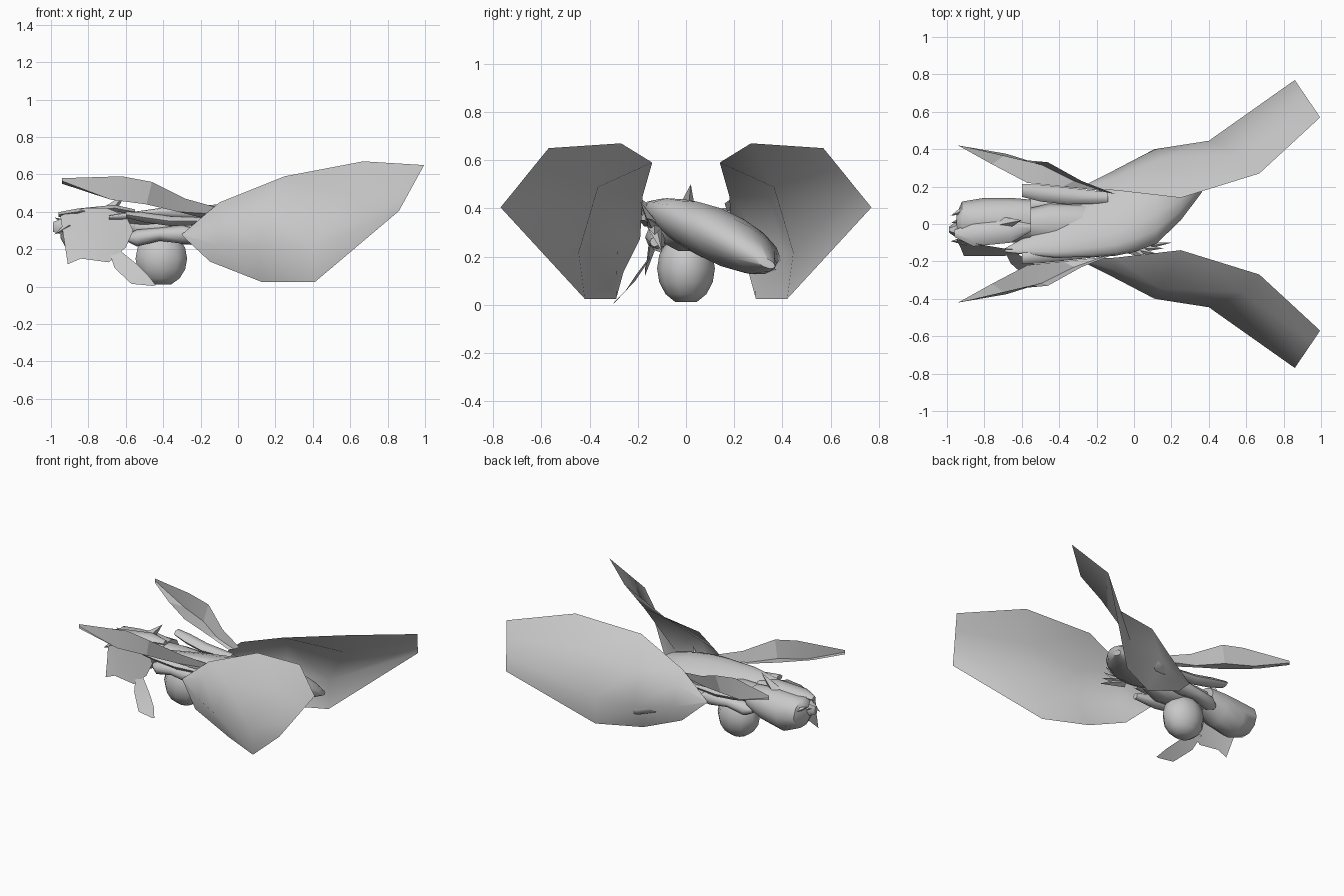
import bpy, bmesh, math
from mathutils import Vector

grey = bpy.data.materials.new("plain_grey")
grey.diffuse_color = (0.58, 0.58, 0.58, 1)


def make(name, bm, angle=35):
    bmesh.ops.remove_doubles(bm, verts=bm.verts, dist=0.0005)
    bmesh.ops.recalc_face_normals(bm, faces=bm.faces)
    me = bpy.data.meshes.new(name)
    bm.to_mesh(me)
    bm.free()
    me.materials.append(grey)
    for p in me.polygons:
        p.use_smooth = True
    me.set_sharp_from_angle(angle=math.radians(angle))
    ob = bpy.data.objects.new(name, me)
    bpy.context.collection.objects.link(ob)
    return ob


def sheet(name, cols, flip=1, angle=35):
    """Thin surface through columns of points; flip=-1 mirrors across y."""
    bm = bmesh.new()
    g = [[bm.verts.new((x, y * flip, z)) for x, y, z in c] for c in cols]
    for a, b in zip(g, g[1:]):
        for i in range(len(a) - 1):
            bm.faces.new((a[i], b[i], b[i + 1], a[i + 1]))
    return make(name, bm, angle)


def loft(name, secs, n=12, roll=0.0, flip=1):
    """Oval sections (x, y, z, half width, half height) along x."""
    bm = bmesh.new()
    rings = []
    for x, y, z, w, h in secs:
        ring = []
        for k in range(n):
            a = math.tau * k / n
            dy = w * math.cos(a)
            ring.append(bm.verts.new((x, (y + dy) * flip, z + h * math.sin(a) - roll * dy)))
        rings.append(ring)
    for a, b in zip(rings, rings[1:]):
        for k in range(n):
            bm.faces.new((a[k], b[k], b[(k + 1) % n], a[(k + 1) % n]))
    bm.faces.new(rings[0])
    bm.faces.new(rings[-1])
    return make(name, bm, 50)


def spike(name, base, tip, r):
    bm = bmesh.new()
    b, t = Vector(base), Vector(tip)
    q = (t - b).to_track_quat('Z', 'Y')
    ring = [bm.verts.new(b + q @ Vector((r * math.cos(i * math.tau / 4), r * math.sin(i * math.tau / 4), 0)))
            for i in range(4)]
    top = bm.verts.new(t)
    for i in range(4):
        bm.faces.new((ring[i], ring[(i + 1) % 4], top))
    return make(name, bm)


# wings, a large cupped trailing pair and a small folded pair
big = [
    [(-0.30, -0.19, 0.28)] * 4,
    [(-0.10, -0.18, 0.45), (-0.10, -0.25, 0.37), (-0.11, -0.285, 0.23), (-0.15, -0.26, 0.14)],
    [(0.25, -0.14, 0.59), (0.14, -0.345, 0.45), (0.11, -0.40, 0.22), (0.13, -0.29, 0.03)],
    [(0.67, -0.27, 0.67), (0.58, -0.365, 0.49), (0.40, -0.445, 0.22), (0.41, -0.42, 0.03)],
    [(0.995, -0.57, 0.65), (0.95, -0.637, 0.57), (0.905, -0.703, 0.49), (0.86, -0.77, 0.41)],
]
small = [
    [(-0.94, -0.42, 0.58), (-0.94, -0.42, 0.565), (-0.94, -0.42, 0.55)],
    [(-0.62, -0.345, 0.59), (-0.68, -0.375, 0.465), (-0.76, -0.32, 0.50)],
    [(-0.46, -0.33, 0.56), (-0.49, -0.315, 0.44), (-0.57, -0.22, 0.47)],
    [(-0.28, -0.23, 0.47), (-0.32, -0.23, 0.40), (-0.38, -0.20, 0.42)],
    [(-0.10, -0.16, 0.42), (-0.15, -0.17, 0.39), (-0.20, -0.18, 0.37)],
]
for f, s in ((1, "right"), (-1, "left")):
    # the root column is spread slightly so it stays a valid edge
    cols = [[(x, y, z - 0.002 * i) for i, (x, y, z) in enumerate(c)] for c in big]
    sheet("large_wing_" + s, cols, f, 60)
    sheet("small_wing_" + s, small, f, 15)
    # tubular arms beside the body
    loft("arm_" + s, [(-0.59, -0.09, 0.26, 0.02, 0.02), (-0.54, -0.10, 0.26, 0.05, 0.045),
                      (-0.42, -0.11, 0.28, 0.045, 0.035), (-0.30, -0.12, 0.28, 0.05, 0.05),
                      (-0.12, -0.13, 0.26, 0.02, 0.02)], 8, 0, f)
    # folded covers between the arms and small wings
    loft("side_cover_" + s, [(-0.60, -0.18, 0.385, 0.035, 0.02), (-0.50, -0.165, 0.37, 0.045, 0.03),
                             (-0.36, -0.15, 0.35, 0.045, 0.03), (-0.14, -0.14, 0.35, 0.03, 0.02)], 6, 0, f)

# broad abdomen, tilted down to one side and ending under a wing
loft("abdomen", [(-0.69, -0.14, 0.37, 0.01, 0.01), (-0.42, -0.08, 0.365, 0.10, 0.04),
                 (-0.22, -0.01, 0.345, 0.165, 0.065), (-0.10, 0.03, 0.325, 0.20, 0.085),
                 (0.0, 0.09, 0.30, 0.24, 0.11), (0.12, 0.145, 0.28, 0.25, 0.12),
                 (0.25, 0.20, 0.25, 0.18, 0.105), (0.36, 0.27, 0.21, 0.105, 0.065),
                 (0.42, 0.33, 0.175, 0.04, 0.02)], 16, 0.38)

# thorax joining head and belly
loft("thorax", [(-0.62, 0.0, 0.33, 0.07, 0.06), (-0.45, 0.0, 0.31, 0.11, 0.08),
                (-0.25, 0.0, 0.30, 0.11, 0.08), (-0.10, 0.0, 0.30, 0.05, 0.05)], 10)

# round belly, flat underneath
bm = bmesh.new()
bmesh.ops.create_uvsphere(bm, u_segments=10, v_segments=8, radius=1)
for v in bm.verts:
    v.co = Vector((-0.41 + 0.145 * v.co.x, 0.12 * v.co.y, max(0.012, 0.15 + 0.15 * v.co.z)))
make("belly", bm, 50)

# head with brow, snout and cheek pieces
loft("head", [(-0.95, 0.0, 0.31, 0.05, 0.05), (-0.92, 0.01, 0.30, 0.11, 0.10),
              (-0.80, 0.02, 0.28, 0.12, 0.13), (-0.66, 0.02, 0.30, 0.12, 0.115),
              (-0.55, 0.02, 0.33, 0.11, 0.07)], 10)
loft("snout", [(-0.99, -0.03, 0.32, 0.015, 0.03), (-0.94, -0.03, 0.32, 0.05, 0.05),
               (-0.86, -0.02, 0.31, 0.06, 0.06)], 6)
loft("brow", [(-0.96, -0.05, 0.385, 0.02, 0.015), (-0.86, -0.06, 0.40, 0.06, 0.02),
              (-0.66, -0.04, 0.42, 0.06, 0.02), (-0.55, -0.02, 0.40, 0.02, 0.015)], 6)
sheet("cheek_plate", [[(-0.95, -0.08, 0.38), (-0.93, -0.12, 0.25), (-0.91, -0.17, 0.12)],
                      [(-0.82, -0.11, 0.42), (-0.82, -0.14, 0.28), (-0.84, -0.17, 0.15)],
                      [(-0.70, -0.13, 0.42), (-0.68, -0.15, 0.28), (-0.69, -0.17, 0.13)],
                      [(-0.60, -0.14, 0.38), (-0.56, -0.15, 0.30), (-0.60, -0.16, 0.21)]])

# hanging leaf below the cheek
sheet("hanging_leaf", [[(-0.69, -0.15, 0.19), (-0.64, -0.15, 0.20)],
                       [(-0.66, -0.21, 0.10), (-0.54, -0.21, 0.12)],
                       [(-0.57, -0.29, 0.015), (-0.48, -0.25, 0.06)],
                       [(-0.455, -0.30, 0.004), (-0.44, -0.30, 0.008)]])

# head crest
spike("head_crest", (-0.70, 0.0, 0.39), (-0.60, 0.02, 0.50), 0.04)

# small spines on the face and beside the abdomen
for i, d in enumerate((-0.09, -0.03, 0.03, 0.08)):
    spike("face_spine_%d" % i, (-0.90, d, 0.33), (-0.98, d * 0.8 - 0.02, 0.28 + 0.03 * i), 0.025)
for i in range(4):
    spike("side_spine_%d" % i, (-0.02, -0.13, 0.32),
          (0.20 - 0.04 * i, -0.10 - 0.03 * i, 0.22 + 0.07 * i), 0.03)
